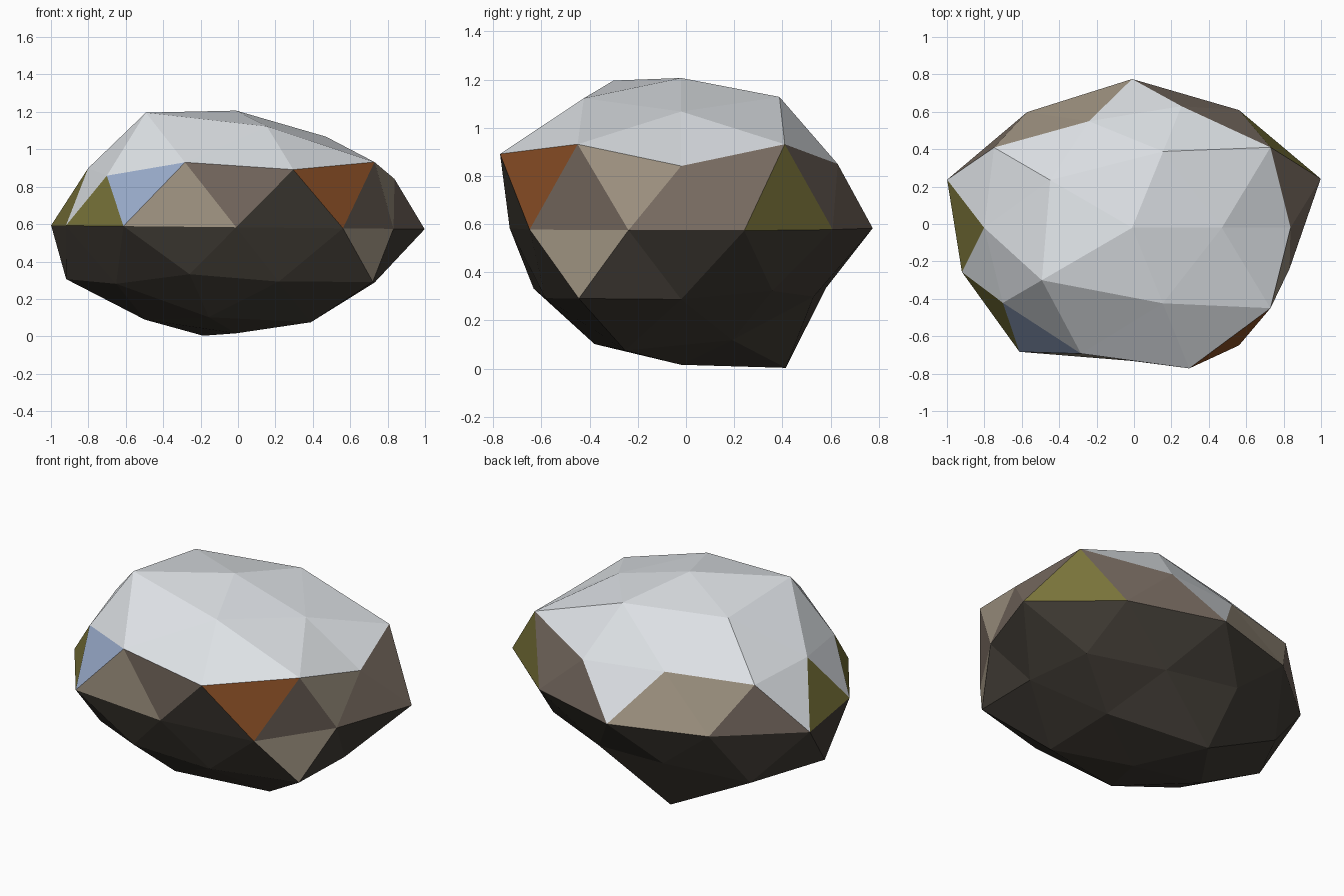
import bpy, bmesh, math

if "Cube" in bpy.data.objects:
    bpy.data.objects.remove(bpy.data.objects["Cube"])

# Palette (sRGB 0-255, converted to linear)
PALETTE = {
    "snow": (222, 226, 230), "tan_stone": (160, 148, 130), "brown_stone": (120, 107, 97),
    "dark_stone": (66, 61, 54), "olive_moss": (122, 116, 58), "rust": (140, 80, 38),
    "pale_blue": (155, 173, 205),
}
NAMES = list(PALETTE)


def linear(c):
    c /= 255
    return c / 12.92 if c <= 0.04045 else ((c + 0.055) / 1.055) ** 2.4


# Radial swelling of each latitude ring, counter-clockwise from +x
RINGS = {
    1.0: [.99],
    .851: [.913, 1.02, 1.03, 1.135, 1.01],
    .526: [1.075, .88, .93, 1.04, 1.075],
    .447: [.947, .955, 1.02, .955, 1.105],
    0.0: [1.06, .972, .994, .955, 1.04, .957, 1.025, .89, .972, .885],
    -.447: [.9, .885, 1.016, .9, 1.01],
    -.526: [.87, .85, 1.0, .932, .87],
    -.851: [.86, 1.085, .93, .9, .94],
    -1.0: [.9],
}
# Colours of the 20 facets just above the waist, every 18 degrees from +x
CODES = {"s": 0, "t": 1, "b": 2, "d": 3, "o": 4, "r": 5, "p": 6}
BAND = "bbobbsttbsosoptbdrbt"


def azimuth(p):
    return math.degrees(math.atan2(p.y, p.x)) % 360


def swell(p):
    ring = RINGS[min(RINGS, key=lambda z: abs(z - p.z))]
    return ring[int((azimuth(p) + 1) % 360 / 360 * len(ring))]


def facet_colour(c):
    slot = round(azimuth(c) / 18) % 20
    if c.z > 0.4:
        return CODES["s"]
    if c.z > 0:
        return CODES[BAND[slot]]
    # one pale facet under the waist, the rest is dark
    return CODES["t"] if slot == 18 and c.z > -0.2 else CODES["d"]


# Boulder: faceted sphere, coloured by direction, then swollen and flattened
bm = bmesh.new()
bmesh.ops.create_icosphere(bm, subdivisions=2, radius=1)
for f in bm.faces:
    f.material_index = facet_colour(f.calc_center_median())
    f.smooth = False
for v in bm.verts:
    p = v.co * swell(v.co)
    v.co = (p.x - .01, .8 * p.y - .02, .583 + .63 * p.z - .01 * p.x)
mesh = bpy.data.meshes.new("boulder")
bm.to_mesh(mesh)
bm.free()
for name in NAMES:
    mat = bpy.data.materials.new(name)
    mat.diffuse_color = (*[linear(c) for c in PALETTE[name]], 1)
    mat.use_nodes = True
    mat.node_tree.nodes["Principled BSDF"].inputs["Base Color"].default_value = mat.diffuse_color
    mesh.materials.append(mat)
bpy.context.collection.objects.link(bpy.data.objects.new("boulder", mesh))
